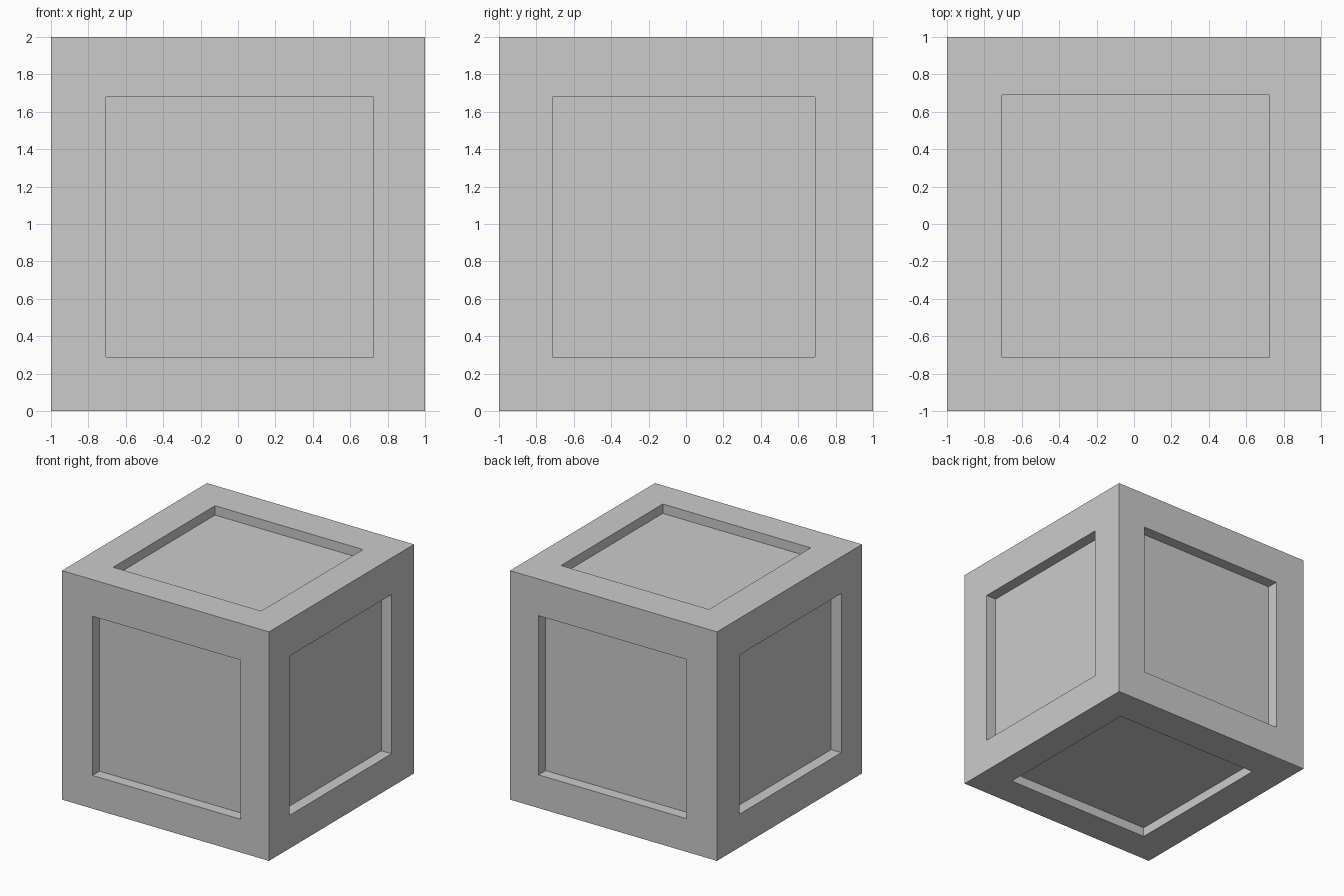
import bpy, bmesh
from mathutils import Vector

if "Cube" in bpy.data.objects:
    bpy.data.objects.remove(bpy.data.objects["Cube"])

# Panel opening limits shared by all faces (x, y, z), and recess depths per axis
LOW = Vector((-0.705, -0.715, 0.29))
HIGH = Vector((0.725, 0.69, 1.68))
DEPTH = (0.098, 0.098, 0.082)
CENTRE = Vector((0, 0, 1))

# Crate body: a 2-unit cube standing on the ground
bm = bmesh.new()
bmesh.ops.create_cube(bm, size=2)
bmesh.ops.translate(bm, verts=bm.verts, vec=CENTRE)
bm.normal_update()

# Recessed panel on each of the six sides
for face in list(bm.faces):
    normal = face.normal.copy()
    axis = max(range(3), key=lambda i: abs(normal[i]))

    # border around the opening
    bmesh.ops.inset_individual(bm, faces=[face], thickness=0.3)
    for v in face.verts:
        for i in range(3):
            if i != axis:
                v.co[i] = HIGH[i] if v.co[i] > CENTRE[i] else LOW[i]

    # straight walls and sunken floor
    floor = bmesh.ops.extrude_discrete_faces(bm, faces=[face])["faces"][0]
    for v in floor.verts:
        v.co -= normal * DEPTH[axis]

bmesh.ops.recalc_face_normals(bm, faces=bm.faces)
mesh = bpy.data.meshes.new("panelled_cube")
bm.to_mesh(mesh)
bm.free()
bpy.context.collection.objects.link(bpy.data.objects.new("panelled_cube", mesh))
